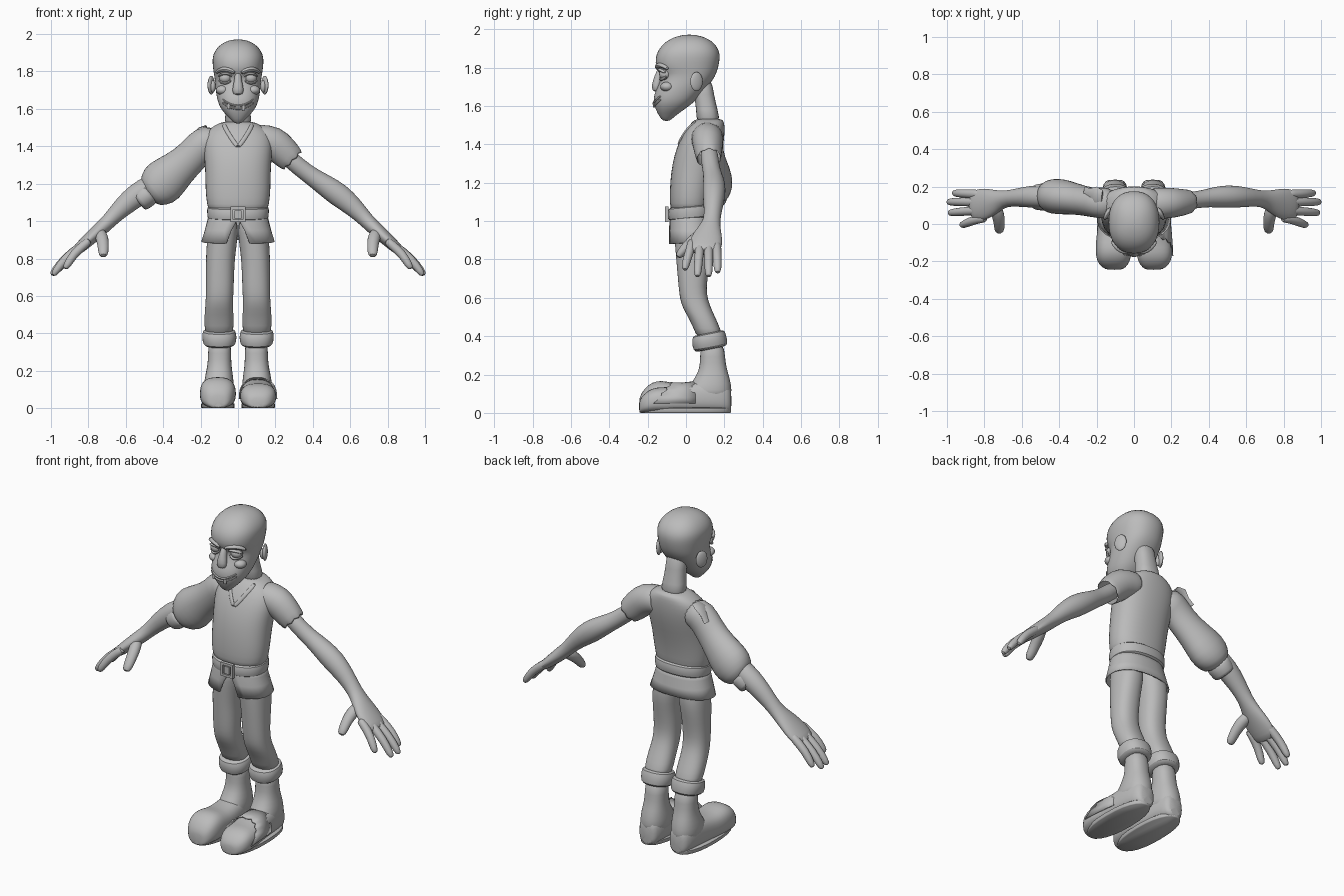
import bpy, bmesh, math
from mathutils import Vector

grey = bpy.data.materials.new("plain_grey")
grey.diffuse_color = (0.5, 0.5, 0.5, 1)


def finish(name, bm, sub=1, solid=0):
    bmesh.ops.recalc_face_normals(bm, faces=bm.faces)
    me = bpy.data.meshes.new(name)
    bm.to_mesh(me)
    bm.free()
    me.materials.append(grey)
    ob = bpy.data.objects.new(name, me)
    bpy.context.collection.objects.link(ob)
    if solid:
        ob.modifiers.new("thickness", 'SOLIDIFY').thickness = solid
    if sub:
        m = ob.modifiers.new("smooth", 'SUBSURF')
        m.levels = m.render_levels = sub
    return ob


def loft(name, rings, s=1, caps=True, loop=True, sub=1, solid=0):
    """Skin a list of rings; s = -1 mirrors to the other side."""
    bm = bmesh.new()
    vs = [[bm.verts.new((s * p[0], p[1], p[2])) for p in r] for r in rings]
    n = len(vs[0])
    for a, b in zip(vs, vs[1:]):
        for i in range(n if loop else n - 1):
            j = (i + 1) % n
            bm.faces.new((a[i], a[j], b[j], b[i]))
    if caps:
        bm.faces.new(vs[0])
        bm.faces.new(vs[-1])
    return finish(name, bm, sub, solid)


def oval(a, p=2.3):
    c, d = math.cos(a), math.sin(a)
    return (math.copysign(abs(c) ** (2 / p), c), math.copysign(abs(d) ** (2 / p), d))


def angles(n):
    return [2 * math.pi * i / n for i in range(n)]


def flat_ring(z, yf, yb, x0, x1, tilt=0, p=2.3, n=20):
    """Horizontal ring between front/back and left/right limits."""
    out = []
    for a in angles(n):
        c, d = oval(a, p)
        y = (yf + yb) / 2 + d * (yb - yf) / 2
        out.append(((x0 + x1) / 2 + c * (x1 - x0) / 2, y, z + tilt * (y - (yf + yb) / 2)))
    return out


def body(rows, tilt=0, p=2.3):
    return [flat_ring(z, f, b, -w, w, tilt, p) for z, f, b, w in rows]


def tube_rings(pts, n=14):
    """Rings along a path of (x, y, z, sideways radius, thickness radius)."""
    cs, out = [Vector(p[:3]) for p in pts], []
    for i, p in enumerate(pts):
        t = (cs[min(i + 1, len(cs) - 1)] - cs[max(i - 1, 0)]).normalized()
        u = Vector((0, 1, 0))
        u = (u - t * t.dot(u)).normalized()
        w = t.cross(u)
        out.append([cs[i] + u * (math.cos(a) * p[3]) + w * (math.sin(a) * p[4]) for a in angles(n)])
    return out


def tube(name, pts, s=1, n=14, **k):
    return loft(name, tube_rings(pts, n), s, **k)


def ball(name, loc, scale, rot=0):
    bm = bmesh.new()
    bmesh.ops.create_uvsphere(bm, u_segments=16, v_segments=10, radius=1)
    ob = finish(name, bm, 0)
    ob.location, ob.scale, ob.rotation_euler = loc, scale, (0, 0, rot)
    return ob


def front(ob, x, z, lift=0.0):
    hit, p, _, _ = ob.ray_cast((x, -1, z), (0, 1, 0))
    return Vector((x, (p.y if hit else 0.06) - lift, z))


# Head and neck
head = loft("head", body([
    (1.52, -.12, -.085, .018), (1.545, -.14, -.06, .04), (1.58, -.158, -.01, .078),
    (1.62, -.172, .045, .104), (1.66, -.168, .08, .114), (1.70, -.15, .115, .121),
    (1.74, -.132, .145, .124), (1.77, -.132, .16, .127), (1.80, -.16, .17, .133),
    (1.85, -.162, .18, .139), (1.89, -.148, .175, .136), (1.93, -.115, .148, .112),
    (1.957, -.07, .105, .075), (1.972, -.01, .045, .03)]))
loft("neck", body([(1.75, .03, .135, .06), (1.66, .04, .145, .058),
                   (1.58, .055, .165, .064), (1.50, .05, .185, .085)]))
bpy.context.view_layer.update()

# Face
tube("nose", [(0, -.125, 1.80, .02, .018), (0, -.142, 1.75, .024, .02),
              (0, -.156, 1.705, .026, .034), (0, -.157, 1.672, .018, .026)], n=12)
for s in (1, -1):
    ball("eye", (s * .068, -.108, 1.765), (.034, .032, .030))
    tube("upper_eyelid", [(.03, -.128, 1.772, .01, .007), (.05, -.142, 1.789, .012, .008),
                          (.085, -.136, 1.789, .012, .008), (.107, -.105, 1.772, .01, .007)], s, 8)
    tube("lower_eyelid", [(.035, -.126, 1.755, .008, .006), (.055, -.136, 1.736, .01, .008),
                          (.085, -.128, 1.736, .01, .008), (.106, -.1, 1.755, .008, .006)], s, 8)
    tube("brow", [(.012, -.145, 1.79, .016, .012), (.05, -.148, 1.812, .02, .015),
                  (.09, -.128, 1.815, .018, .014), (.122, -.09, 1.79, .01, .01)], s, 8)
    ball("cheek", (s * .082, -.098, 1.70), (.036, .036, .026))
    ball("ear", (s * .143, .055, 1.727), (.014, .036, .05), s * .45)
    ball("ear_lobe_back", (s * .135, .045, 1.72), (.016, .02, .032))
for nm, dz in (("upper_lip", .004), ("lower_lip", -.013)):
    pts = []
    for i in range(9):
        x = (i - 4) / 4 * .085
        c = front(head, x, 1.612 + 5 * x * x + dz)
        pts.append((*c, .008, .006))
    tube(nm, pts, n=8)
for x, z in ((-.05, 1.613), (.03, 1.605)):
    c = front(head, x, z, .006)
    tube("tooth", [(x, c.y, z + .014, .007, .009), (x, c.y, z - .014, .006, .008)], n=8, sub=0)

# Shirt body, collar, skirt, belt
shirt = loft("shirt", body([
    (1.03, -.08, .12, .155), (1.09, -.085, .13, .168), (1.16, -.086, .14, .176),
    (1.25, -.08, .16, .176), (1.34, -.064, .185, .182), (1.42, -.035, .2, .19),
    (1.48, .0, .203, .175), (1.515, .03, .2, .12), (1.535, .05, .19, .08)]))
bpy.context.view_layer.update()
for s in (1, -1):
    pts = [(*front(shirt, x, z), .008, .013) for x, z in
           ((0, 1.395), (.025, 1.425), (.05, 1.465), (.068, 1.495), (.076, 1.52))]
    tube("collar", pts, s, 8)
rows = []
for z, f, b, w, slit in ((1.04, -.08, .125, .155, .02), (1.0, -.086, .132, .165, .03),
                         (.95, -.09, .142, .178, .16), (.89, -.093, .15, .197, .27)):
    row = []
    for i in range(29):
        c, d = oval(-math.pi / 2 + slit + (2 * math.pi - 2 * slit) * i / 28)
        row.append((c * w, (f + b) / 2 + d * (b - f) / 2, z + (.01 * d if z < .9 else 0)))
    rows.append(row)
loft("shirt_skirt", rows, caps=False, loop=False, sub=0, solid=.008)
loft("belt", body([(1.082, -.078, .13, .155), (1.076, -.093, .143, .168), (1.045, -.096, .146, .167),
                   (1.014, -.093, .143, .165), (1.008, -.078, .13, .155)], .09))
bm = bmesh.new()
for x, z, w, h in ((-.034, 1.036, .007, .041), (.034, 1.036, .007, .041),
                   (0, 1.07, .034, .007), (0, 1.002, .034, .007), (0, 1.036, .018, .022)):
    vs = bmesh.ops.create_cube(bm, size=2)["verts"]
    for v in vs:
        v.co = Vector((x + v.co.x * w, -.1 + v.co.y * .01, z + v.co.z * h))
finish("buckle", bm, 0)

# Short torn sleeve with ragged hem
hem = tube_rings([(.10, .11, 1.44, .085, .08), (.19, .112, 1.425, .085, .092),
                  (.245, .115, 1.37, .075, .085), (.29, .12, 1.325, .066, .074)], 16)
for i, p in enumerate(hem[-1]):
    p += Vector((.7, 0, -.7)) * (.018 if i % 2 else -.012)
loft("short_sleeve", hem, caps=False, solid=.008)

# Long puffed sleeve with cuff
tube("long_sleeve", [(.10, .11, 1.44, .085, .08), (.185, .112, 1.42, .085, .095),
                     (.24, .118, 1.35, .078, .09), (.32, .135, 1.28, .085, .1),
                     (.40, .148, 1.21, .1, .132), (.45, .148, 1.165, .092, .108),
                     (.485, .145, 1.14, .07, .07)], -1, 16)
tube("sleeve_cuff", [(.47, .145, 1.155, .068, .062), (.48, .145, 1.147, .076, .07),
                     (.525, .143, 1.108, .07, .063), (.535, .143, 1.1, .06, .055)], -1, 16)
# Ragged shoulder patch
tube("shoulder_patch", [(.17, .15, 1.505, .03, .008), (.205, .155, 1.49, .045, .012),
                        (.235, .16, 1.455, .03, .012), (.262, .16, 1.42, .04, .01)], -1, 9, sub=0)

for s in (1, -1):
    # Arm, palm, fingers, thumb
    tube("arm", [(.2, .115, 1.4, .05, .05), (.33, .128, 1.285, .045, .047), (.40, .14, 1.235, .05, .05),
                 (.46, .146, 1.195, .06, .058), (.54, .147, 1.14, .062, .067),
                 (.62, .142, 1.075, .05, .053), (.69, .135, 1.0, .042, .04),
                 (.735, .122, .957, .062, .04), (.79, .108, .908, .086, .036),
                 (.845, .098, .858, .088, .032), (.875, .095, .832, .07, .024)], s, 16)
    for y0, y1, x, z in ((.16, .165, .955, .735), (.118, .118, .985, .715),
                         (.072, .06, .978, .715), (.03, -.005, .915, .75)):
        k = .845 if y0 > .05 else .82
        zk = .862 if y0 > .05 else .875
        xm, ym, zm = (k + x) / 2 + .012, (y0 + y1) / 2, (zk + z) / 2 + .012
        tube("finger", [(k - .03, y0, zk + .025, .022, .022), (k, y0, zk, .026, .026),
                        (xm, ym, zm, .024, .025), (x, y1, z + .012, .022, .022),
                        (x + .012, y1, z - .006, .011, .011)], s, 10)
    tube("thumb", [(.745, .11, .95, .03, .03), (.728, .055, .915, .034, .038),
                   (.72, .01, .875, .028, .032), (.72, -.025, .835, .025, .03),
                   (.72, -.045, .81, .016, .02)], s, 10)

    # Trouser leg and cuff
    loft("trouser_leg", [flat_ring(*r) for r in (
        (1.03, -.065, .11, 0, .14), (.93, -.062, .135, 0, .162), (.86, -.057, .138, .008, .17),
        (.78, -.05, .125, .018, .172), (.70, -.043, .112, .02, .172), (.62, -.036, .106, .024, .172),
        (.56, -.025, .125, .026, .174), (.50, .01, .152, .024, .18), (.44, .04, .18, .022, .18),
        (.38, .06, .195, .028, .175))], s)
    loft("trouser_cuff", [flat_ring(*r, tilt=.2) for r in (
        (.418, .055, .185, .035, .165), (.416, .032, .202, .011, .19), (.38, .03, .212, .006, .193),
        (.34, .038, .22, .01, .188), (.331, .06, .205, .035, .165))], s)

    # Boot shaft and foot
    loft("boot_shaft", [flat_ring(*r) for r in (
        (.37, .072, .198, .037, .16), (.29, .074, .204, .036, .16), (.23, .07, .212, .035, .163),
        (.18, .045, .23, .027, .175), (.12, .0, .24, .02, .185), (.06, -.02, .238, .025, .18))], s)
    torn = s == 1
    rings = []
    for y, zt, x0, x1 in ((.238, .12, .06, .14), (.22, .16, .04, .165), (.15, .185, .025, .182),
                          (.05, .165, .018, .188), (-.04, .15, .013, .198), (-.1, .165, .01, .205),
                          (-.15, .17, .01, .206), (-.20, .148, .02, .2), (-.235, .1, .045, .17),
                          (-.245, .07, .07, .14)):
        if torn and y < -.05:
            zt *= .8
        ring = []
        for a in angles(20):
            c, d = oval(a, 2.6)
            h = .45 * zt
            z = h + d * ((zt - h) if d > 0 else h)
            ring.append(((x0 + x1) / 2 + c * (x1 - x0) / 2, y, max(z, .0)))
        rings.append(ring)
    loft("boot_foot", rings, s)
    loft("boot_sole", [flat_ring(z, -.24 + g, .235 - g, .018 + g, .198 - g, n=24)
                       for z, g in ((0, .004), (.004, 0), (.022, 0), (.028, .008))], s, sub=0)
    if torn:
        # Torn upper flap over the open toe
        flap = []
        for y, zt, x0, x1 in ((.05, .166, .017, .19), (-.02, .158, .01, .2), (-.08, .16, .004, .21)):
            row = []
            for i in range(17):
                c, d = oval(math.pi * i / 16, 2.6)
                rag = (1 - d) * -.09 + (.014 if i % 2 else 0) if y < -.05 else 0
                row.append(((x0 + x1) / 2 + c * (x1 - x0) / 2, y + rag, .05 + d * (zt - .05)))
            flap.append(row)
        loft("boot_torn_upper", flap, s, caps=False, loop=False, sub=0, solid=.006)

# Smooth shading with crisp edges
for ob in bpy.context.scene.objects:
    ob.select_set(True)
    bpy.context.view_layer.objects.active = ob
bpy.ops.object.shade_smooth_by_angle(angle=math.radians(50))
